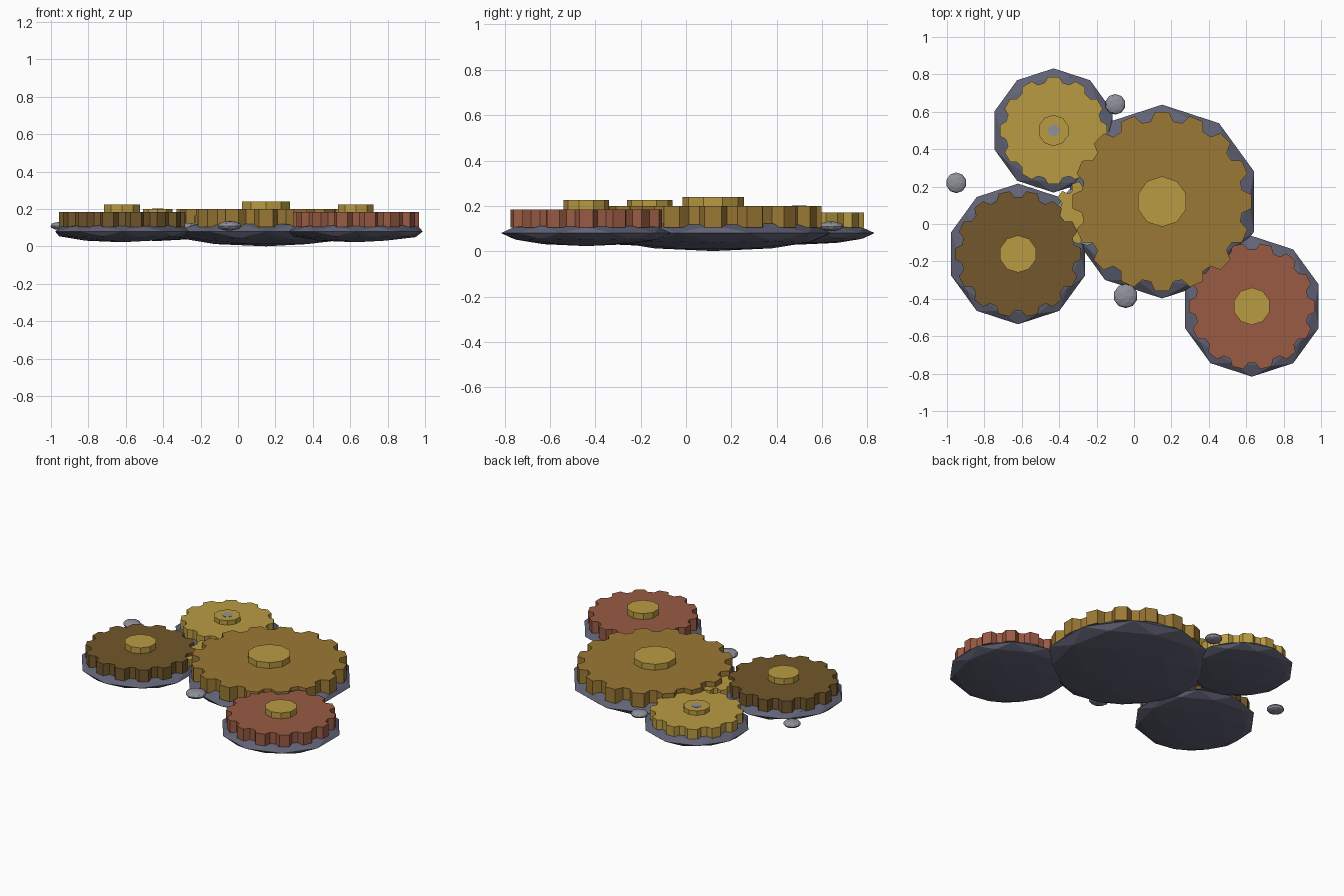
import bpy, bmesh, math
from mathutils import Matrix

if "Cube" in bpy.data.objects:
    bpy.data.objects.remove(bpy.data.objects["Cube"])


def material(name, rgb):
    m = bpy.data.materials.new(name)
    m.use_nodes = True
    m.diffuse_color = (*rgb, 1)
    bsdf = m.node_tree.nodes["Principled BSDF"]
    bsdf.inputs["Base Color"].default_value = (*rgb, 1)
    bsdf.inputs["Roughness"].default_value = 0.7
    return m


brass = material("brass", (0.49, 0.33, 0.055))
bronze = material("bronze", (0.33, 0.19, 0.035))
brown = material("dark brown", (0.17, 0.095, 0.025))
copper = material("copper", (0.32, 0.105, 0.058))
slate = material("slate", (0.12, 0.125, 0.18))
stone = material("pale stone", (0.28, 0.28, 0.33))


def finish(name, bm, mat):
    bmesh.ops.recalc_face_normals(bm, faces=bm.faces)
    mesh = bpy.data.meshes.new(name)
    bm.to_mesh(mesh)
    bm.free()
    mesh.materials.append(mat)
    obj = bpy.data.objects.new(name, mesh)
    bpy.context.collection.objects.link(obj)
    return obj


def boulder(name, x, y, z, r, height, mat, detail=2):
    bm = bmesh.new()
    bmesh.ops.create_icosphere(bm, subdivisions=detail, radius=1)
    bmesh.ops.transform(bm, verts=bm.verts, matrix=Matrix.Translation((x, y, z))
                        @ Matrix.Diagonal((r, r, height, 1)))
    return finish(name, bm, mat)


def disc(name, x, y, r, z0, z1, sides, mat):
    bm = bmesh.new()
    bmesh.ops.create_cone(bm, cap_ends=True, segments=sides, radius1=r, radius2=r,
                          depth=z1 - z0, matrix=Matrix.Translation((x, y, (z0 + z1) / 2)))
    return finish(name, bm, mat)


def gear(name, x, y, r, root, teeth, z0, z1, mat, phase=0):
    # Each tooth is a trapezoid: root, tip, tip, root
    bm = bmesh.new()
    step = math.tau / teeth
    ring = []
    for i in range(teeth):
        for offset, radius in ((-0.36, root), (-0.2, r), (0.2, r), (0.36, root)):
            a = (i + offset + phase) * step
            ring.append(bm.verts.new((x + radius * math.cos(a), y + radius * math.sin(a), z0)))
    face = bm.faces.new(ring)
    top = bmesh.ops.extrude_face_region(bm, geom=[face], use_keep_orig=True)
    moved = [v for v in top["geom"] if isinstance(v, bmesh.types.BMVert)]
    bmesh.ops.translate(bm, verts=moved, vec=(0, 0, z1 - z0))
    return finish(name, bm, mat)


# Gear assemblies: name, centre, base radius, gear radius, teeth, gear top, hub radius, hub top, colour
assemblies = [
    ("main", 0.15, 0.12, 0.518, 0.48, 16, 0.2, 0.135, 0.24, bronze),
    ("right_side", -0.62, -0.16, 0.376, 0.338, 14, 0.185, 0.1, 0.225, brown),
    ("left_side", 0.63, -0.44, 0.376, 0.338, 14, 0.185, 0.1, 0.225, copper),
    ("rear", -0.43, 0.5, 0.332, 0.287, 12, 0.17, 0.083, 0.2, brass),
]
for name, x, y, base_r, r, teeth, top, hub_r, hub_top, mat in assemblies:
    boulder(name + "_base", x, y, 0.08, base_r, base_r * 0.153, slate)
    gear(name + "_gear", x, y, r, r * 0.9, teeth, 0.105, top, mat)
    disc(name + "_hub", x, y, hub_r, top - 0.01, hub_top, 10, brass)

# Axle end showing in the rear hub
disc("rear_axle", -0.43, 0.5, 0.032, 0.15, 0.202, 10, stone)

# Small pinion tucked under the main gear
gear("pinion_gear", -0.26, 0.06, 0.17, 0.135, 10, 0.11, 0.165, brass)
disc("pinion_base", -0.25, 0.05, 0.165, 0.08, 0.125, 10, stone)

# Loose pebbles
for i, (x, y, r) in enumerate([(-0.95, 0.22, 0.055), (-0.1, 0.64, 0.055), (-0.045, -0.385, 0.065)]):
    boulder(f"pebble_{i + 1}", x, y, 0.11, r, r * 0.4, stone)
